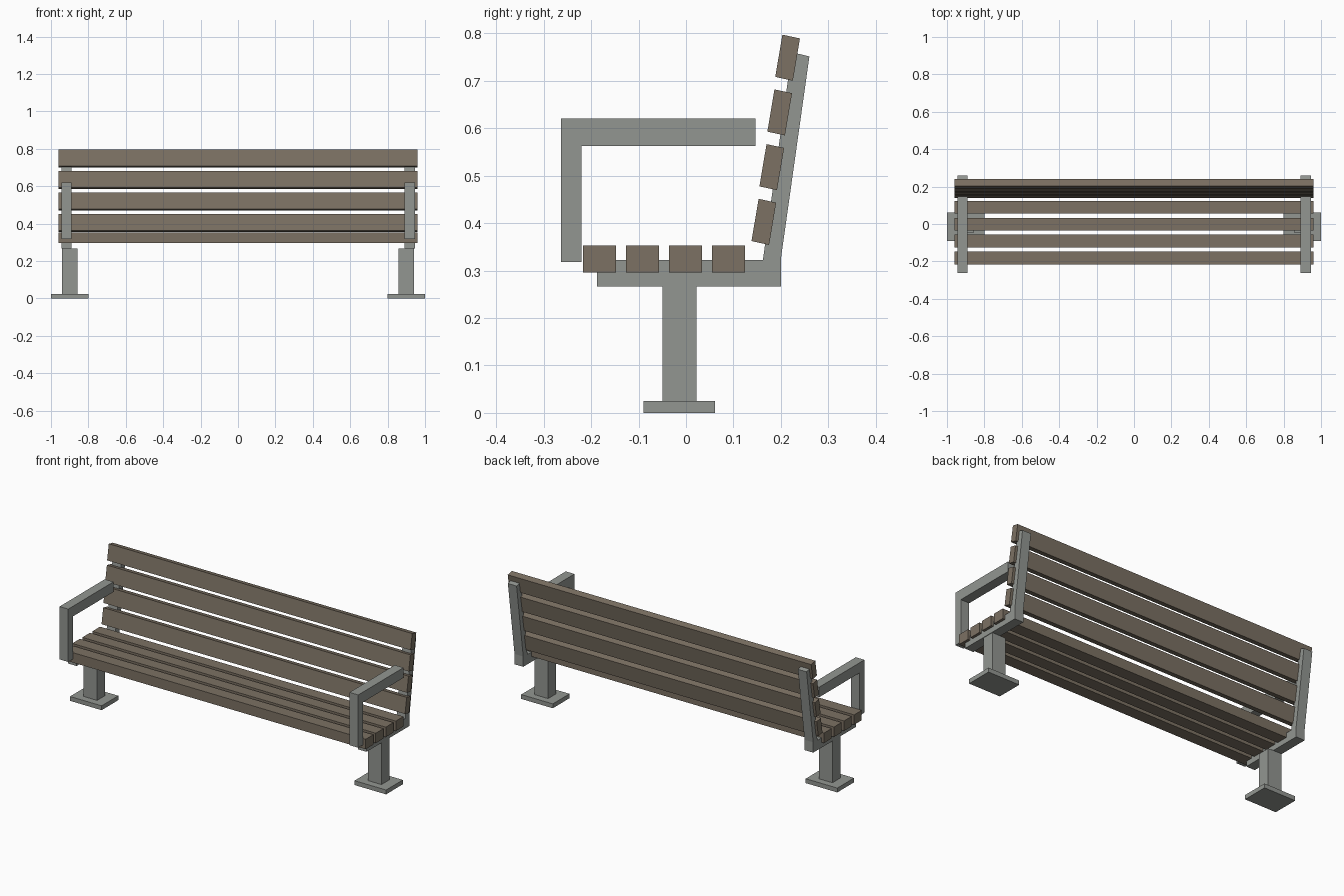
import bpy, bmesh

if "Cube" in bpy.data.objects:
    bpy.data.objects.remove(bpy.data.objects["Cube"])


def material(name, color):
    m = bpy.data.materials.new(name)
    m.diffuse_color = color
    m.use_nodes = True
    m.node_tree.nodes["Principled BSDF"].inputs["Base Color"].default_value = m.diffuse_color
    return m


wood = material("weathered_wood", (0.2, 0.165, 0.125, 1))
metal = material("painted_metal", (0.29, 0.305, 0.285, 1))


def extrude(name, profile, x0, x1, mat, mirror=False):
    """Extrude a (y, z) outline along x, optionally mirrored to the other end."""
    bm = bmesh.new()
    face = bm.faces.new([bm.verts.new((x0, y, z)) for y, z in profile])
    ret = bmesh.ops.extrude_face_region(bm, geom=[face])
    verts = [v for v in ret["geom"] if isinstance(v, bmesh.types.BMVert)]
    bmesh.ops.translate(bm, verts=verts, vec=(x1 - x0, 0, 0))
    bmesh.ops.recalc_face_normals(bm, faces=bm.faces)
    me = bpy.data.meshes.new(name)
    bm.to_mesh(me)
    bm.free()
    me.materials.append(mat)
    ob = bpy.data.objects.new(name, me)
    bpy.context.collection.objects.link(ob)
    if mirror:
        ob.modifiers.new("mirror", "MIRROR").use_axis = (True, False, False)
    return ob


def rect(y0, y1, z0, z1):
    return [(y0, z0), (y1, z0), (y1, z1), (y0, z1)]


# Feet and posts at both ends
extrude("base_plates", rect(-0.09, 0.061, 0, 0.025), 0.80, 1.0, metal, True)
extrude("posts", rect(-0.049, 0.022, 0.025, 0.266), 0.857, 0.942, metal, True)

# L-shaped seat and back brackets
extrude("side_frames",
        [(-0.188, 0.266), (0.2, 0.266), (0.2, 0.325), (0.26, 0.751),
         (0.223, 0.76), (0.162, 0.322), (-0.188, 0.322)],
        0.89, 0.945, metal, True)

# Armrests with front uprights
extrude("armrests",
        [(-0.263, 0.318), (-0.22, 0.318), (-0.22, 0.562), (0.146, 0.562),
         (0.146, 0.62), (-0.263, 0.62)],
        0.89, 0.945, metal, True)

# Four seat slats and four tilted back slats
for i in range(4):
    y = -0.217 + i * 0.0907
    extrude(f"seat_slat_{i + 1}", rect(y, y + 0.069, 0.296, 0.353),
            -0.96, 0.96, wood)
    dy, dz = i * 0.0167, i * 0.1153
    tilted = [(0.138, 0.362), (0.175, 0.354), (0.19, 0.443), (0.153, 0.451)]
    extrude(f"back_slat_{i + 1}", [(a + dy, b + dz) for a, b in tilted],
            -0.96, 0.96, wood)
